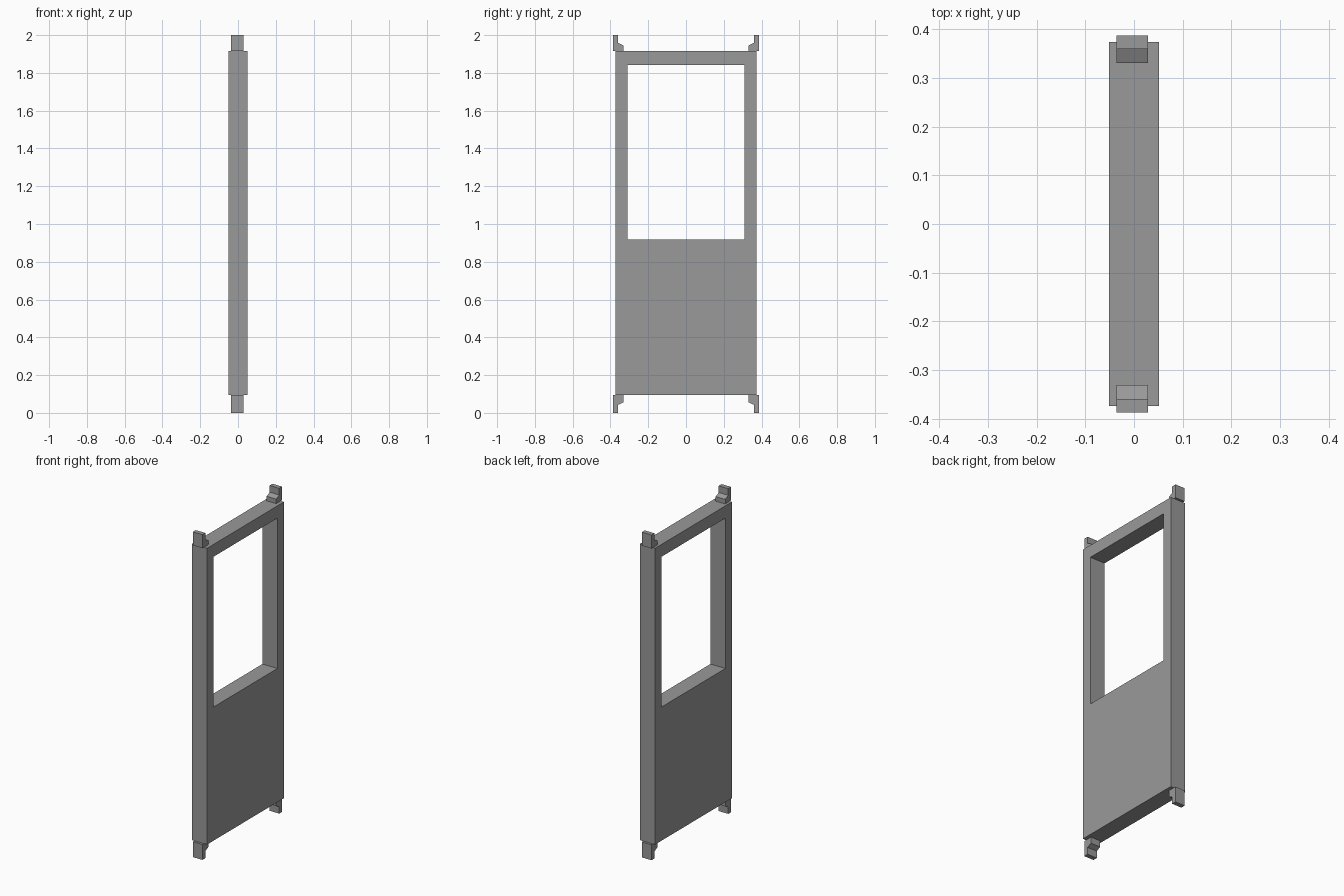
import bpy, bmesh

cube = bpy.data.objects.get("Cube")
if cube:
    bpy.data.objects.remove(cube, do_unlink=True)

grey = bpy.data.materials.new("mid_grey")
grey.use_nodes = True
colour = (0.32, 0.32, 0.32, 1)
grey.diffuse_color = colour
grey.node_tree.nodes["Principled BSDF"].inputs["Base Color"].default_value = colour


def finish(name, bm):
    bmesh.ops.recalc_face_normals(bm, faces=bm.faces)
    mesh = bpy.data.meshes.new(name)
    bm.to_mesh(mesh)
    bm.free()
    mesh.materials.append(grey)
    obj = bpy.data.objects.new(name, mesh)
    bpy.context.collection.objects.link(obj)


def extrude_profile(name, profile, x0, x1):
    """Extrude a closed (y, z) outline from x0 to x1."""
    bm = bmesh.new()
    face = bm.faces.new([bm.verts.new((x0, y, z)) for y, z in profile])
    out = bmesh.ops.extrude_face_region(bm, geom=[face])
    verts = [g for g in out["geom"] if isinstance(g, bmesh.types.BMVert)]
    bmesh.ops.translate(bm, verts=verts, vec=(x1 - x0, 0, 0))
    finish(name, bm)


# Door panel with a window opening: outer and inner loops bridged by faces
HALF_X, HALF_Y, BOTTOM, TOP = 0.051, 0.373, 0.095, 1.917
WIN_Y, WIN_LOW, WIN_HIGH = 0.31, 0.917, 1.841


def loop(bm, x, half_y, low, high):
    return [bm.verts.new((x, y, z)) for y, z in
            ((-half_y, low), (half_y, low), (half_y, high), (-half_y, high))]


bm = bmesh.new()
loops = [loop(bm, -HALF_X, HALF_Y, BOTTOM, TOP),
         loop(bm, HALF_X, HALF_Y, BOTTOM, TOP),
         loop(bm, HALF_X, WIN_Y, WIN_LOW, WIN_HIGH),
         loop(bm, -HALF_X, WIN_Y, WIN_LOW, WIN_HIGH)]
for k in range(4):
    a, b = loops[k], loops[(k + 1) % 4]
    for i in range(4):
        j = (i + 1) % 4
        bm.faces.new((a[i], a[j], b[j], b[i]))
finish("door_panel", bm)

# Corner brackets: upright tab with a short sloped foot on the panel edge
for end, base, tip in (("top", TOP, 2.0), ("bottom", BOTTOM, 0.0)):
    up = 1 if tip > base else -1
    foot = 0.028 if up > 0 else 0.038
    for side, s in (("back", 1), ("front", -1)):
        profile = [(s * 0.387, base), (s * 0.387, tip), (s * 0.359, tip),
                   (s * 0.359, base + up * (foot + 0.014)),
                   (s * 0.33, base + up * foot), (s * 0.33, base)]
        extrude_profile(f"{end}_{side}_bracket", profile, -0.036, 0.029)
